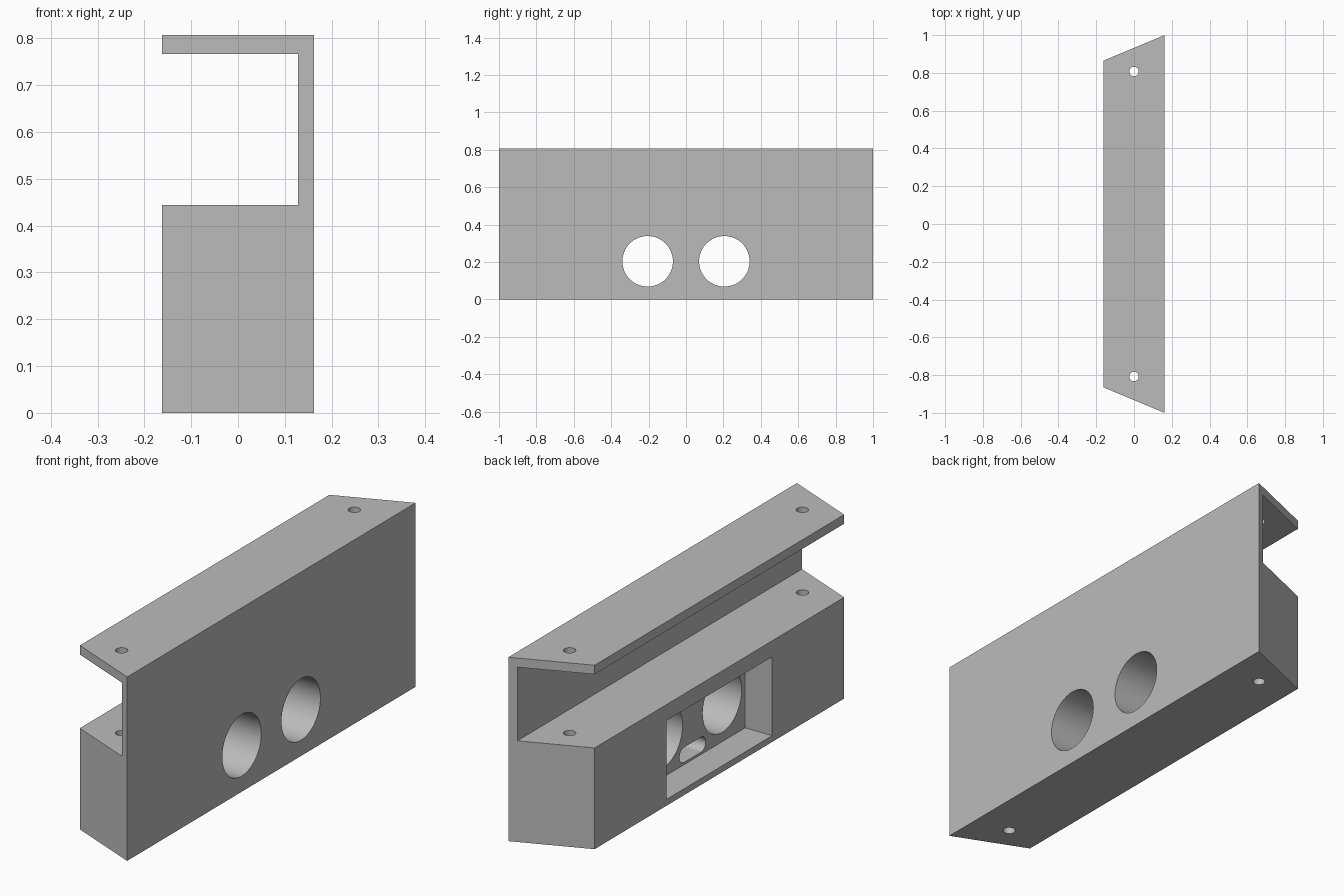
import bpy
import bmesh
from math import pi
from mathutils import Matrix, Vector

if "Cube" in bpy.data.objects:
    bpy.data.objects.remove(bpy.data.objects["Cube"], do_unlink=True)

HALF_X = 0.162
BODY_TOP, FLANGE_BOTTOM, TOP = 0.444, 0.767, 0.807
WALL_X = 0.128
POCKET_BACK = -0.032

grey = bpy.data.materials.new("plain grey")
grey.use_nodes = True
colour = (0.5, 0.5, 0.5, 1)
grey.diffuse_color = colour
grey.node_tree.nodes["Principled BSDF"].inputs["Base Color"].default_value = colour


def make_object(name, bm):
    bmesh.ops.recalc_face_normals(bm, faces=bm.faces)
    mesh = bpy.data.meshes.new(name)
    bm.to_mesh(mesh)
    bm.free()
    mesh.materials.append(grey)
    obj = bpy.data.objects.new(name, mesh)
    bpy.context.collection.objects.link(obj)
    return obj


def cylinder(name, centre, radius, length, axis):
    turn = Matrix.Rotation(pi / 2, 4, "Y") if axis == "X" else Matrix()
    bm = bmesh.new()
    bmesh.ops.create_cone(bm, cap_ends=True, segments=64, radius1=radius, radius2=radius,
                          depth=length, matrix=Matrix.Translation(centre) @ turn)
    return make_object(name, bm)


def box(name, low, high):
    low, high = Vector(low), Vector(high)
    bm = bmesh.new()
    bmesh.ops.create_cube(bm, size=1, matrix=Matrix.Translation((low + high) / 2)
                          @ Matrix.Diagonal((*(high - low), 1)))
    return make_object(name, bm)


def end_y(x):
    # mitred ends: the wall side is longer than the open side
    return 0.865 + 0.135 * (x + HALF_X) / (2 * HALF_X)


# Bracket: a C-shaped profile drawn out along y between the mitred ends
profile = [(-HALF_X, 0), (HALF_X, 0), (HALF_X, TOP), (-HALF_X, TOP),
           (-HALF_X, FLANGE_BOTTOM), (WALL_X, FLANGE_BOTTOM),
           (WALL_X, BODY_TOP), (-HALF_X, BODY_TOP)]
bm = bmesh.new()
rings = [[bm.verts.new((x, s * end_y(x), z)) for x, z in profile] for s in (-1, 1)]
for ring in rings:
    bm.faces.new(ring)
for i in range(len(profile)):
    j = (i + 1) % len(profile)
    bm.faces.new((rings[0][i], rings[0][j], rings[1][j], rings[1][i]))
bracket = make_object("mitred_bracket", bm)

# Pocket in the open side
cutters = [box("pocket_cutter", (-0.3, -0.365, 0.028), (POCKET_BACK, 0.365, 0.374))]

# Paired round openings and vertical screw holes
for side in (-1, 1):
    cutters.append(cylinder("round_opening_cutter", (0.1, side * 0.205, 0.204), 0.135, 0.4, "X"))
    cutters.append(cylinder("screw_hole_cutter", (0, side * 0.807, 0.4), 0.025, 1.2, "Z"))

# Blind rounded slot in the back of the pocket
slot_depth, slot_z, slot_r, slot_y = 0.1, 0.071, 0.033, 0.058
for side in (-1, 1):
    cutters.append(cylinder("slot_end_cutter", (POCKET_BACK, side * slot_y, slot_z),
                            slot_r, 2 * slot_depth, "X"))
cutters.append(box("slot_middle_cutter",
                   (POCKET_BACK - slot_depth, -slot_y, slot_z - slot_r),
                   (POCKET_BACK + slot_depth, slot_y, slot_z + slot_r)))

# Cut everything, then drop the cutters
bpy.ops.object.select_all(action="DESELECT")
bpy.context.view_layer.objects.active = bracket
bracket.select_set(True)
for cutter in cutters:
    cutter.hide_render = True
    cut = bracket.modifiers.new("cut", "BOOLEAN")
    cut.operation = "DIFFERENCE"
    cut.solver = "EXACT"
    cut.object = cutter
    bpy.ops.object.modifier_apply(modifier=cut.name)
    bpy.data.objects.remove(cutter, do_unlink=True)

bpy.ops.object.shade_smooth_by_angle(angle=pi / 6)
